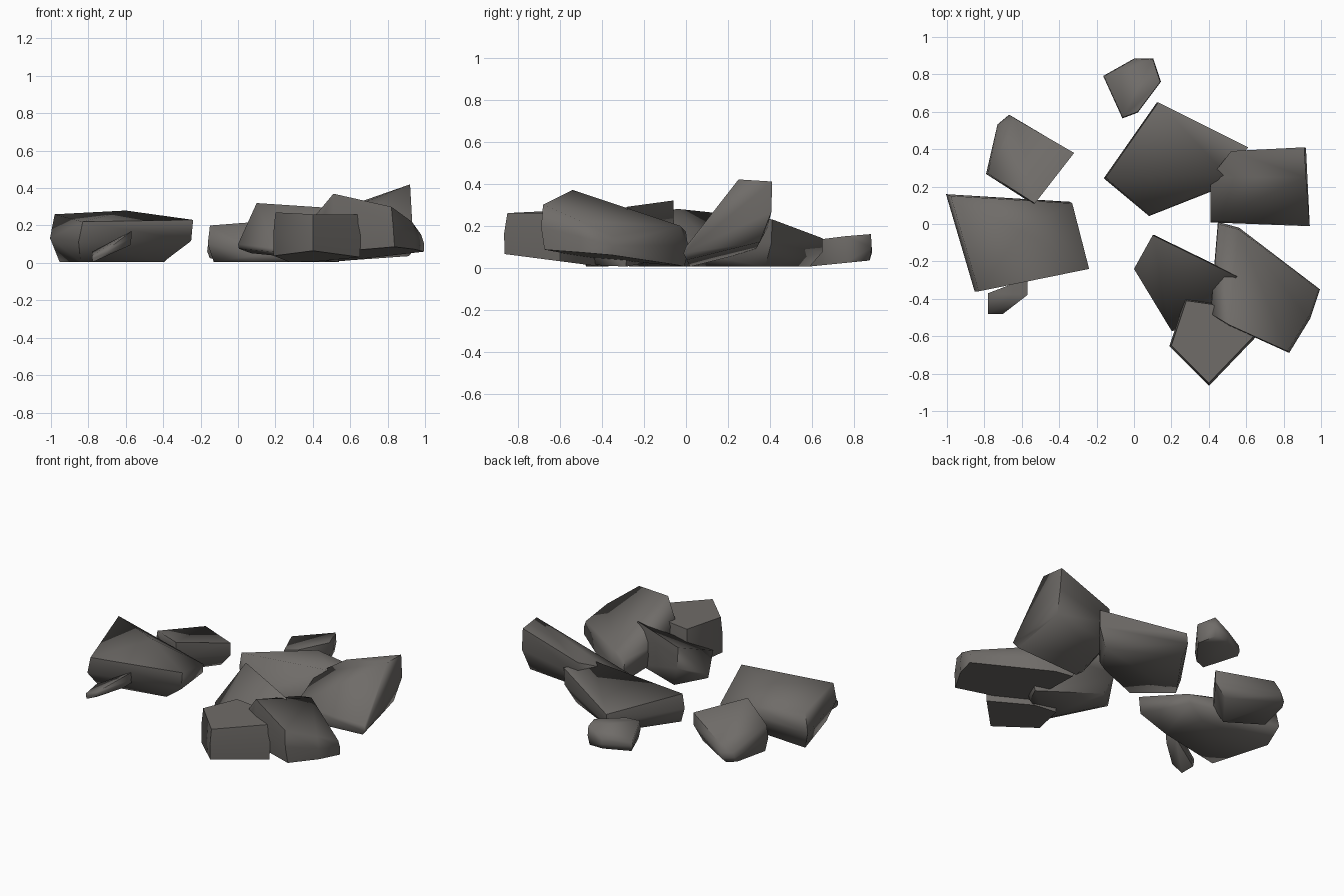
import bpy
import bmesh
import math
from mathutils import Vector

default_cube = bpy.data.objects.get("Cube")
if default_cube:
    bpy.data.objects.remove(default_cube, do_unlink=True)

# One warm grey stone colour for every rock
stone = bpy.data.materials.new("warm_grey_stone")
stone.use_nodes = True
stone_colour = (0.16, 0.15, 0.14, 1.0)
stone.diffuse_color = stone_colour
shader = stone.node_tree.nodes["Principled BSDF"]
shader.inputs["Base Color"].default_value = stone_colour
shader.inputs["Roughness"].default_value = 0.9


def ring(corners, scale, shift):
    """Copy an outline, scaled about its centre and shifted sideways."""
    centre = sum(corners, Vector()) / len(corners)
    return [centre + (corner - centre) * scale + shift for corner in corners]


def rock(name, crown, flare=1.03, foot=0.8, lean=(0, 0), tilt=(0, 0)):
    """Chipped stone: a crown outline, a flared waist and a foot.

    lean shifts the foot sideways; tilt is the slope of the underside.
    """
    crown = [Vector(corner) for corner in crown]
    shift = Vector((*lean, 0))
    slope = Vector((*tilt, 0))

    # The lowest foot corner rests on the ground
    base = ring(crown, foot, shift)
    lowest = min(slope.dot(corner) for corner in base)
    for corner in base:
        corner.z = slope.dot(corner) - lowest + 0.005

    # The waist lies halfway between crown and foot
    waist = ring(crown, flare, shift / 4)
    for corner, upper, lower in zip(waist, crown, base):
        corner.z = (upper.z + lower.z) / 2

    # Wrap the three rings, then merge nearly flat triangles into facets
    bm = bmesh.new()
    for point in crown + waist + base:
        bm.verts.new(point)
    bmesh.ops.convex_hull(bm, input=bm.verts)
    loose = [v for v in bm.verts if not v.link_faces]
    bmesh.ops.delete(bm, geom=loose, context="VERTS")
    bmesh.ops.dissolve_limit(bm, angle_limit=math.radians(4),
                             verts=bm.verts, edges=bm.edges)
    bmesh.ops.recalc_face_normals(bm, faces=bm.faces)
    mesh = bpy.data.meshes.new(name)
    bm.to_mesh(mesh)
    bm.free()
    mesh.materials.append(stone)

    obj = bpy.data.objects.new(name, mesh)
    bpy.context.collection.objects.link(obj)
    bpy.ops.object.select_all(action="DESELECT")
    obj.select_set(True)
    bpy.context.view_layer.objects.active = obj
    bpy.ops.object.shade_smooth_by_angle(angle=math.radians(75))


# Broad slab on the -x side, with a second stone behind and a chip in front
rock("wide_slab",
     [(-.98, .15, .26), (-.6, -.04, .28), (-.33, .11, .13),
      (-.24, -.24, .23), (-.83, -.36, .22)],
     flare=1.02, foot=0.75, lean=(-.07, .02))

rock("back_side_stone",
     [(-.78, .27, .17), (-.53, .11, .22), (-.32, .38, .17),
      (-.63, .56, .13), (-.66, .58, .07), (-.72, .53, .07)],
     flare=1.02, foot=0.85, lean=(-.03, 0))

rock("thin_chip",
     [(-.78, -.37, .06), (-.78, -.48, .04), (-.7, -.48, .07),
      (-.57, -.38, .17), (-.57, -.29, .17)],
     flare=1, foot=0.95, tilt=(.45, 0))

# Stones at the back
rock("back_pebble",
     [(-.16, .79, .1), (-.06, .57, .12), (.02, .6, .13),
      (.14, .76, .15), (.1, .88, .16), (0, .88, .1)],
     foot=0.95, tilt=(0, .1))

rock("back_slab",
     [(-.15, .25, .2), (.13, .65, .14), (.61, .41, .23),
      (.5, .26, .25), (.42, .18, .08), (.09, .05, .07)],
     flare=1.01, foot=0.88, lean=(-.03, -.02))

rock("tall_wedge",
     [(.41, .02, .1), (.41, .25, .22), (.52, .39, .28),
      (.91, .41, .41), (.92, .25, .42), (.93, 0, .1)],
     flare=1.02, foot=0.85, lean=(.02, -.03), tilt=(.08, .25))

# Overlapping trio at the front
rock("leaning_slab",
     [(.1, -.06, .32), (.55, -.28, .29), (.48, -.42, .18),
      (.2, -.57, .08), (0, -.24, .1)],
     flare=1.01, foot=0.85, lean=(.03, 0), tilt=(-.1, 0))

rock("large_front_stone",
     [(.51, -.54, .37), (.82, -.68, .3), (.93, -.5, .22),
      (.98, -.35, .15), (.56, -.03, .2), (.45, 0, .17),
      (.41, -.48, .25)],
     flare=1.03, foot=0.98, lean=(.02, 0), tilt=(.04, -.1))

rock("front_block",
     [(.2, -.65, .27), (.28, -.41, .26), (.42, -.43, .26),
      (.64, -.6, .26), (.4, -.85, .26)],
     flare=1.06, foot=1.05, tilt=(0, -.13))
